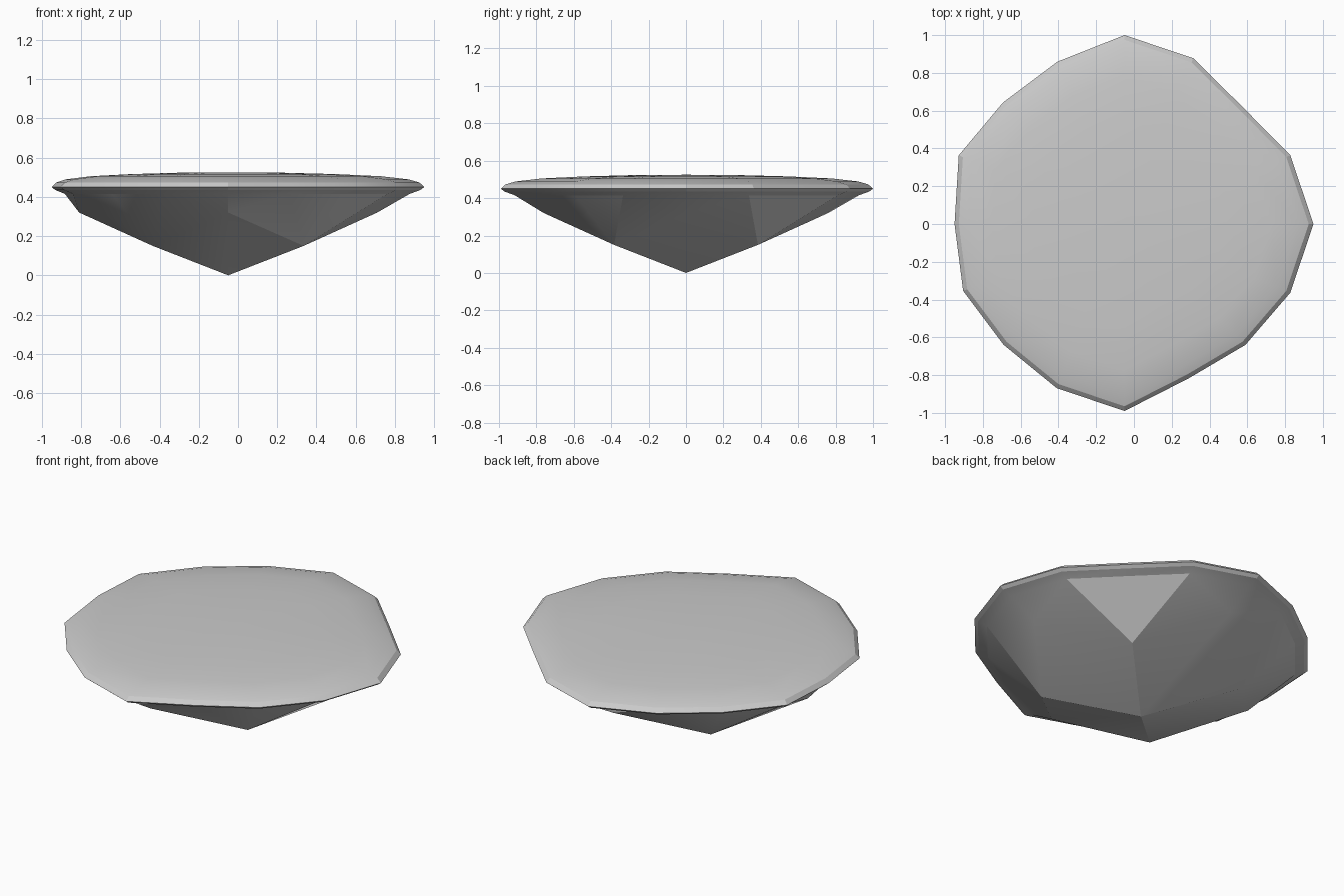
import bpy, bmesh
from math import cos, sin, pi

if "Cube" in bpy.data.objects:
    bpy.data.objects.remove(bpy.data.objects["Cube"])

CX = -0.05                      # tip of the stone is slightly off centre
# irregular rim: radius at each of 16 directions, starting at +x
RADII = [1.0, .95, .88, .95, 1.0, .93, .91, .95,
         .90, .925, .905, .94, .99, .885, .905, .95]

bm = bmesh.new()

def polar(r, i, z):
    a = 2 * pi * i / 16
    return bm.verts.new((CX + r * cos(a), r * sin(a), z))

def ring(scale, z):
    return [polar(r * scale, i, z) for i, r in enumerate(RADII)]

def bridge(a, b):
    for i in range(16):
        j = (i + 1) % 16
        bm.faces.new((a[i], a[j], b[j], b[i]))

# girdle and gently domed top
profile = [(.925, .415), (.98, .435), (1, .45), (.975, .473), (.92, .489),
           (.78, .505), (.55, .516), (.28, .523)]
rings = [ring(s, z) for s, z in profile]
for a, b in zip(rings, rings[1:]):
    bridge(a, b)
crown = bm.verts.new((CX, 0, .525))
for i in range(16):
    bm.faces.new((rings[-1][i], rings[-1][(i + 1) % 16], crown))

# faceted underside: tip, four diagonal corners, four axis corners
tip = bm.verts.new((CX, 0, 0))
low = [polar(.544, 4 * k + 2, .15) for k in range(4)]
mid = [polar(.76, 4 * k, .32) for k in range(4)]
girdle = rings[0]
for k in range(4):
    g = lambda n: girdle[(4 * k + n) % 16]
    bm.faces.new((tip, low[k - 1], mid[k]))
    bm.faces.new((tip, mid[k], low[k]))
    bm.faces.new((low[k], mid[k], g(1)))
    bm.faces.new((low[k - 1], g(-1), mid[k]))
    bm.faces.new((mid[k], g(-1), g(0)))
    bm.faces.new((mid[k], g(0), g(1)))
    bm.faces.new((low[k], g(1), g(2)))
    bm.faces.new((low[k], g(2), g(3)))
bmesh.ops.recalc_face_normals(bm, faces=bm.faces)

mesh = bpy.data.meshes.new("cut_stone")
bm.to_mesh(mesh)
bm.free()
stone = bpy.data.objects.new("cut_stone", mesh)
bpy.context.collection.objects.link(stone)
bpy.context.view_layer.objects.active = stone
stone.select_set(True)
bpy.ops.object.shade_smooth_by_angle(angle=0.3)
